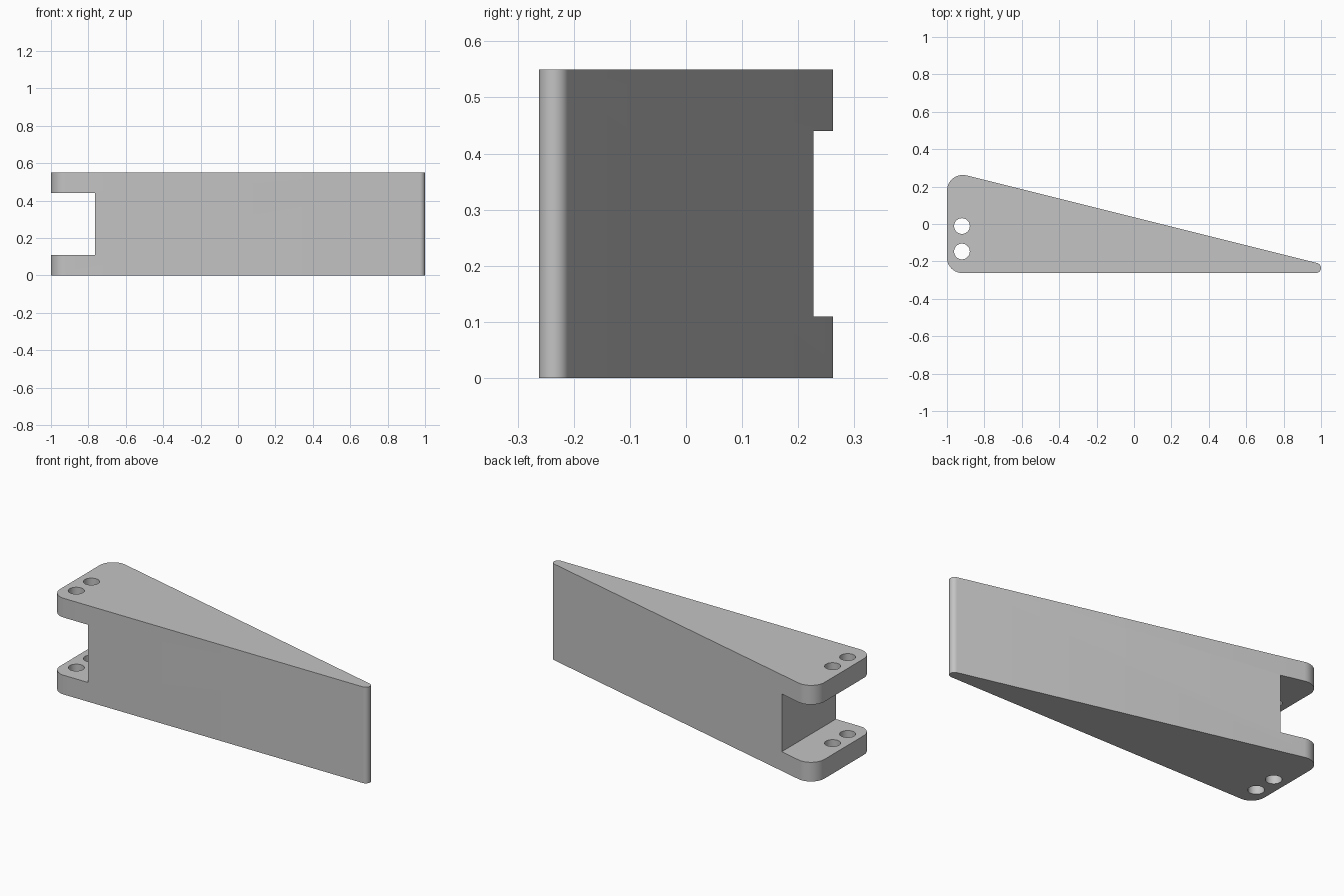
import bpy, bmesh, math

if "Cube" in bpy.data.objects:
    bpy.data.objects.remove(bpy.data.objects["Cube"], do_unlink=True)

HEIGHT = 0.55
grey = bpy.data.materials.new("plain_grey")
grey.use_nodes = True
colour = (0.55, 0.55, 0.55, 1)
grey.diffuse_color = colour
grey.node_tree.nodes["Principled BSDF"].inputs["Base Color"].default_value = colour


def arc(cx, cy, r, start, end, steps=14):
    """Points along an arc, angles in degrees."""
    angles = [math.radians(start + (end - start) * i / steps) for i in range(steps + 1)]
    return [(cx + r * math.cos(a), cy + r * math.sin(a)) for a in angles]


def prism(name, outline, z0, z1):
    """Extrude a counter-clockwise outline between two heights."""
    bm = bmesh.new()
    face = bm.faces.new([bm.verts.new((x, y, z0)) for x, y in outline])
    ext = bmesh.ops.extrude_face_region(bm, geom=[face], use_keep_orig=True)
    top = [v for v in ext["geom"] if isinstance(v, bmesh.types.BMVert)]
    bmesh.ops.translate(bm, verts=top, vec=(0, 0, z1 - z0))
    bmesh.ops.recalc_face_normals(bm, faces=bm.faces)
    mesh = bpy.data.meshes.new(name)
    bm.to_mesh(mesh)
    bm.free()
    mesh.materials.append(grey)
    obj = bpy.data.objects.new(name, mesh)
    bpy.context.collection.objects.link(obj)
    return obj


# Tapered body with three rounded corners
slope = math.degrees(math.atan(0.25))
outline = (arc(-0.918, -0.18, 0.082, 180, 270)
           + arc(0.973, -0.235, 0.027, 270, 450 - slope)
           + arc(-0.915, 0.177, 0.085, 90 - slope, 180))
body = prism("tapered_arm", outline, 0, HEIGHT)

# Fork slot and the two pin holes through both prongs
slot = [(-1.2, -0.5), (-0.765, -0.5), (-0.765, 0.5), (-1.2, 0.5)]
cutters = [prism("slot_cutter", slot, 0.11, 0.44)]
for y in (-0.011, -0.147):
    cutters.append(prism("pin_hole_cutter", arc(-0.92, y, 0.042, 0, 351, 39), -0.1, HEIGHT + 0.1))

bpy.ops.object.select_all(action="DESELECT")
body.select_set(True)
bpy.context.view_layer.objects.active = body
for cutter in cutters:
    cutter.hide_render = True
    mod = body.modifiers.new("cut", "BOOLEAN")
    mod.operation = "DIFFERENCE"
    mod.solver = "EXACT"
    mod.object = cutter
    bpy.ops.object.modifier_apply(modifier=mod.name)
    bpy.data.objects.remove(cutter, do_unlink=True)

bpy.ops.object.shade_smooth_by_angle(angle=math.radians(30))
